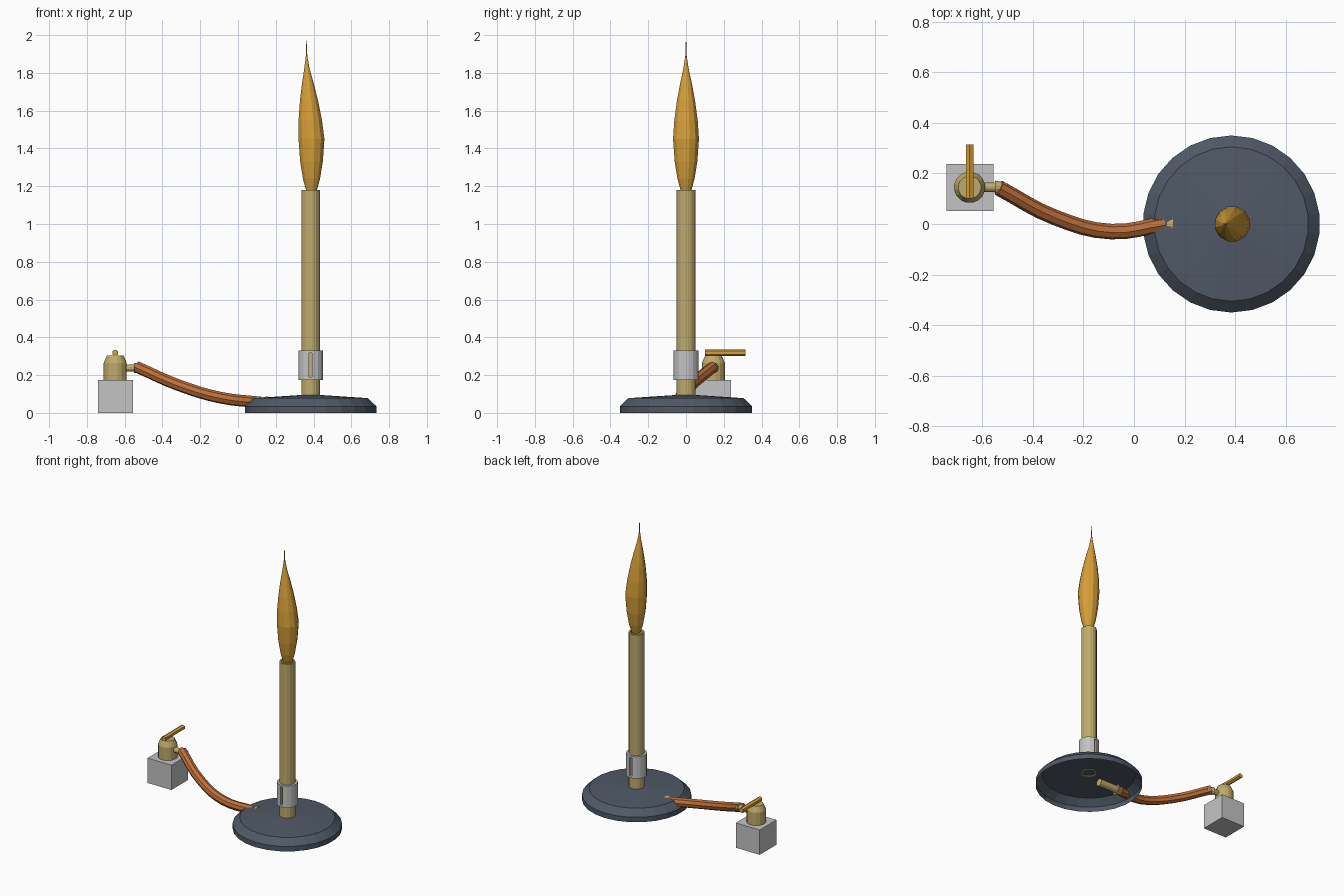
import bpy, bmesh, math
from mathutils import Matrix, Vector

cube = bpy.data.objects.get("Cube")
if cube:
    bpy.data.objects.remove(cube, do_unlink=True)


def material(name, rgb):
    m = bpy.data.materials.new(name)
    m.use_nodes = True
    m.diffuse_color = (*rgb, 1)
    m.node_tree.nodes["Principled BSDF"].inputs["Base Color"].default_value = (*rgb, 1)
    return m


BRASS = material("brass", (0.53, 0.41, 0.15))
STEEL = material("light grey", (0.55, 0.55, 0.55))
IRON = material("slate grey", (0.08, 0.1, 0.135))
RUBBER = material("orange rubber", (0.52, 0.16, 0.04))
GOLD = material("flame gold", (0.68, 0.35, 0.04))


def finish(name, bm, mat):
    mesh = bpy.data.meshes.new(name)
    bm.to_mesh(mesh)
    bm.free()
    mesh.materials.append(mat)
    ob = bpy.data.objects.new(name, mesh)
    bpy.context.collection.objects.link(ob)
    return ob


def lathe(name, profile, origin, mat, sides=16, axis=(0, 0, 1), closed=False, lean=None):
    """Spin (radius, height) points about an axis; lean shifts rings sideways by height."""
    bm = bmesh.new()
    rings = []
    for r, h in profile:
        dx = lean(h) if lean else 0
        if r == 0:
            rings.append([bm.verts.new((dx, 0, h))] * sides)
            continue
        angles = [2 * math.pi * (i + 0.5) / sides for i in range(sides)]
        rings.append([bm.verts.new((dx + r * math.cos(a), r * math.sin(a), h)) for a in angles])
    pairs = list(zip(rings, rings[1:]))
    if closed:
        pairs.append((rings[-1], rings[0]))
    for low, high in pairs:
        for i in range(sides):
            j = (i + 1) % sides
            corners = list(dict.fromkeys((low[i], low[j], high[j], high[i])))
            bm.faces.new(corners)
    turn = Vector((0, 0, 1)).rotation_difference(Vector(axis)).to_matrix().to_4x4()
    bm.transform(Matrix.Translation(origin) @ turn)
    return finish(name, bm, mat)


def box(name, low, high, mat):
    bm = bmesh.new()
    low, high = Vector(low), Vector(high)
    size = Matrix.Diagonal((*(high - low), 1))
    bmesh.ops.create_cube(bm, size=1, matrix=Matrix.Translation((low + high) / 2) @ size)
    return finish(name, bm, mat)


BX = 0.385          # burner axis
VALVE = (-0.65, 0.145)

# Hollow foot, open underneath
lathe("base", [(0.35, 0), (0.35, 0.035), (0.305, 0.078), (0.05, 0.095), (0, 0.095)],
      (BX, 0, 0), IRON, sides=26)

# Open barrel tube
lathe("barrel", [(0.051, 0.09), (0.051, 1.18), (0.04, 1.18), (0.04, 0.09)],
      (BX, 0, 0), BRASS, closed=True)

# Air collar with a slot through front and back
collar = lathe("air_collar", [(0.067, 0.175), (0.067, 0.33), (0.051, 0.33), (0.051, 0.175)],
               (BX, 0, 0), STEEL, closed=True)
cutter = box("slot_cutter", (BX - 0.008, -0.2, 0.19), (BX + 0.008, 0.2, 0.318), STEEL)
cutter.hide_render = True
cutter.hide_set(True)
cut = collar.modifiers.new("slots", 'BOOLEAN')
cut.operation = 'DIFFERENCE'
cut.object = cutter
cut.solver = 'EXACT'

# Flame, leaning slightly towards its thin tip
lathe("flame", [(0, 1.17), (0.03, 1.18), (0.047, 1.24), (0.062, 1.33), (0.071, 1.45),
                (0.064, 1.55), (0.05, 1.65), (0.033, 1.74), (0.015, 1.82), (0.004, 1.89), (0, 2.0)],
      (BX, 0, 0), GOLD, sides=12,
      lean=lambda h: 0.004 - 0.026 * max(0, min(1, (h - 1.45) / 0.4)))

# Gas inlet with a flared barb, running under the foot
lathe("gas_inlet", [(0, 0), (0.018, 0), (0.036, 0.055), (0.026, 0.055), (0.026, 0.2), (0, 0.2)],
      (0.1, 0, 0.054), BRASS, sides=12, axis=(1, 0, 0))

# Hose
curve = bpy.data.curves.new("hose", 'CURVE')
curve.dimensions = '3D'
curve.bevel_depth = 0.031
curve.bevel_resolution = 2
curve.resolution_u = 4
curve.use_fill_caps = True
path = [(-0.535, 0.143, 0.243), (-0.31, 0.025, 0.145), (-0.09, -0.03, 0.08), (0.12, 0, 0.055)]
spline = curve.splines.new('BEZIER')
spline.bezier_points.add(len(path) - 1)
for point, co in zip(spline.bezier_points, path):
    point.co = co
    point.handle_left_type = point.handle_right_type = 'AUTO'
spline.use_smooth = False
curve.materials.append(RUBBER)
hose = bpy.data.objects.new("hose", curve)
bpy.context.collection.objects.link(hose)
bpy.ops.object.select_all(action='DESELECT')
hose.select_set(True)
bpy.context.view_layer.objects.active = hose
bpy.ops.object.convert(target='MESH')

# Gas tap on its block
box("tap_block", (-0.742, 0.051, 0), (-0.555, 0.238, 0.175), STEEL)
lathe("tap_body", [(0, 0.17), (0.062, 0.17), (0.062, 0.265), (0.045, 0.303), (0, 0.303)],
      (*VALVE, 0), BRASS)
lathe("tap_spout", [(0.019, 0), (0.019, 0.06), (0.028, 0.06), (0.017, 0.11), (0, 0.11)],
      (-0.61, 0.145, 0.238), BRASS, sides=12, axis=(1, 0, 0))
lathe("tap_handle", [(0, 0), (0.017, 0), (0.017, 0.215), (0, 0.215)],
      (VALVE[0], 0.1, 0.318), GOLD, sides=6, axis=(0, 1, 0))
